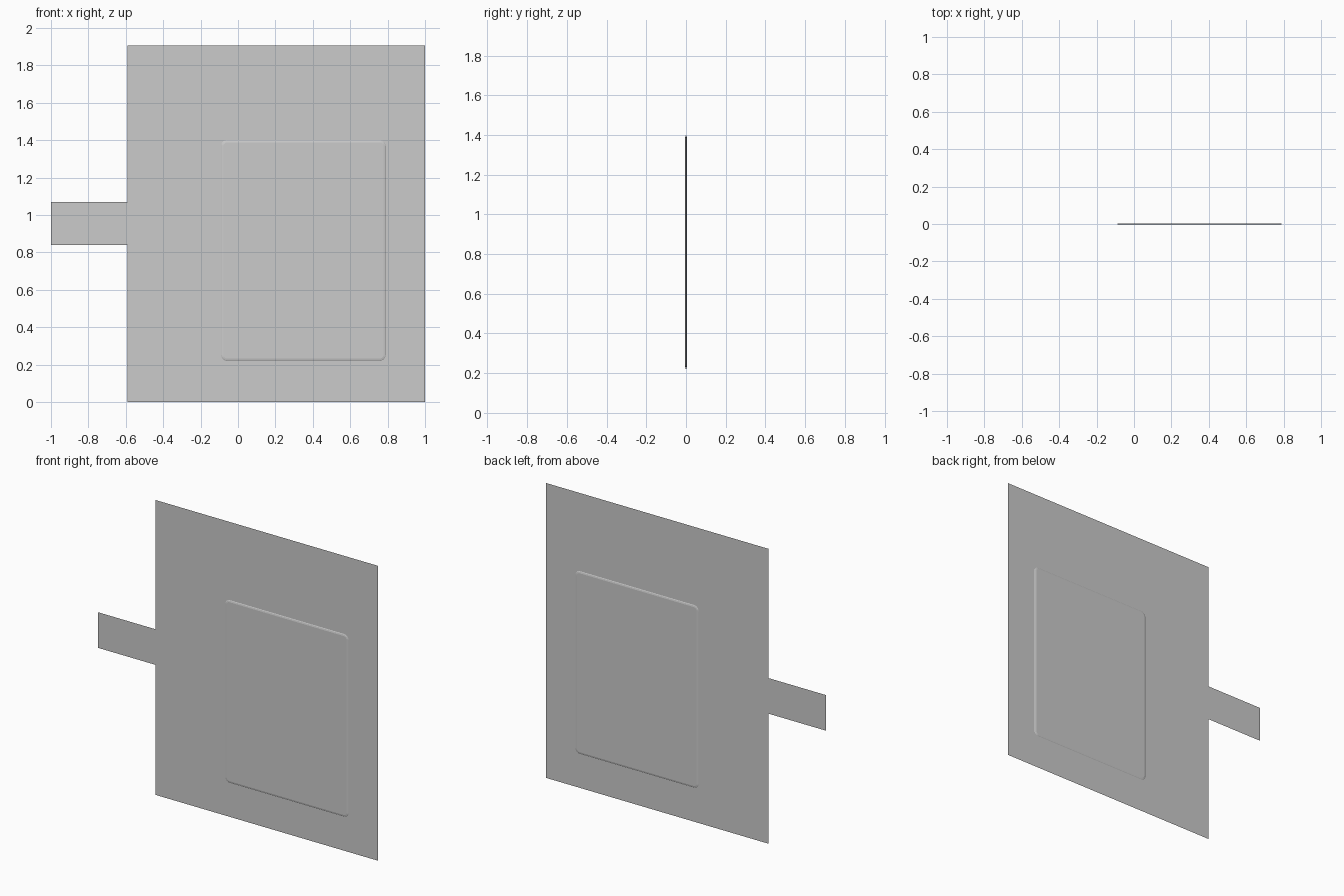
import bpy, bmesh, math

if "Cube" in bpy.data.objects:
    bpy.data.objects.remove(bpy.data.objects["Cube"])


def finish(bm, name):
    me = bpy.data.meshes.new(name)
    bm.to_mesh(me)
    bm.free()
    ob = bpy.data.objects.new(name, me)
    bpy.context.collection.objects.link(ob)
    return ob


def rounded_loop(bm, x0, x1, z0, z1, r, y, steps=6):
    # rounded rectangle in the XZ plane, one arc per corner
    verts = []
    centres = [(x1 - r, z1 - r), (x0 + r, z1 - r), (x0 + r, z0 + r), (x1 - r, z0 + r)]
    for i, (cx, cz) in enumerate(centres):
        for k in range(steps + 1):
            a = math.pi / 2 * (i + k / steps)
            verts.append(bm.verts.new((cx + r * math.cos(a), y, cz + r * math.sin(a))))
    return verts


# thin sheet with a side tab, facing the front
bm = bmesh.new()
outline = [(-0.59, 0), (1, 0), (1, 1.905), (-0.59, 1.905),
           (-0.59, 1.07), (-1, 1.07), (-1, 0.84), (-0.59, 0.84)]
bm.faces.new([bm.verts.new((x, 0, z)) for x, z in outline])
finish(bm, "sheet_with_tab")

# slim rounded panel, bevelled on both faces
bm = bmesh.new()
loops = []
for inset, y in [(0.012, -0.004), (0.003, -0.002), (0, 0), (0.003, 0.002), (0.012, 0.004)]:
    loops.append(rounded_loop(bm, -0.09 + inset, 0.79 - inset, 0.22 + inset,
                              1.40 - inset, 0.032 - inset, y))
for a, b in zip(loops, loops[1:]):
    for i in range(len(a)):
        j = (i + 1) % len(a)
        bm.faces.new((a[i], a[j], b[j], b[i]))
bm.faces.new(loops[0])
bm.faces.new(loops[-1])
bmesh.ops.recalc_face_normals(bm, faces=bm.faces)
finish(bm, "inner_panel")
